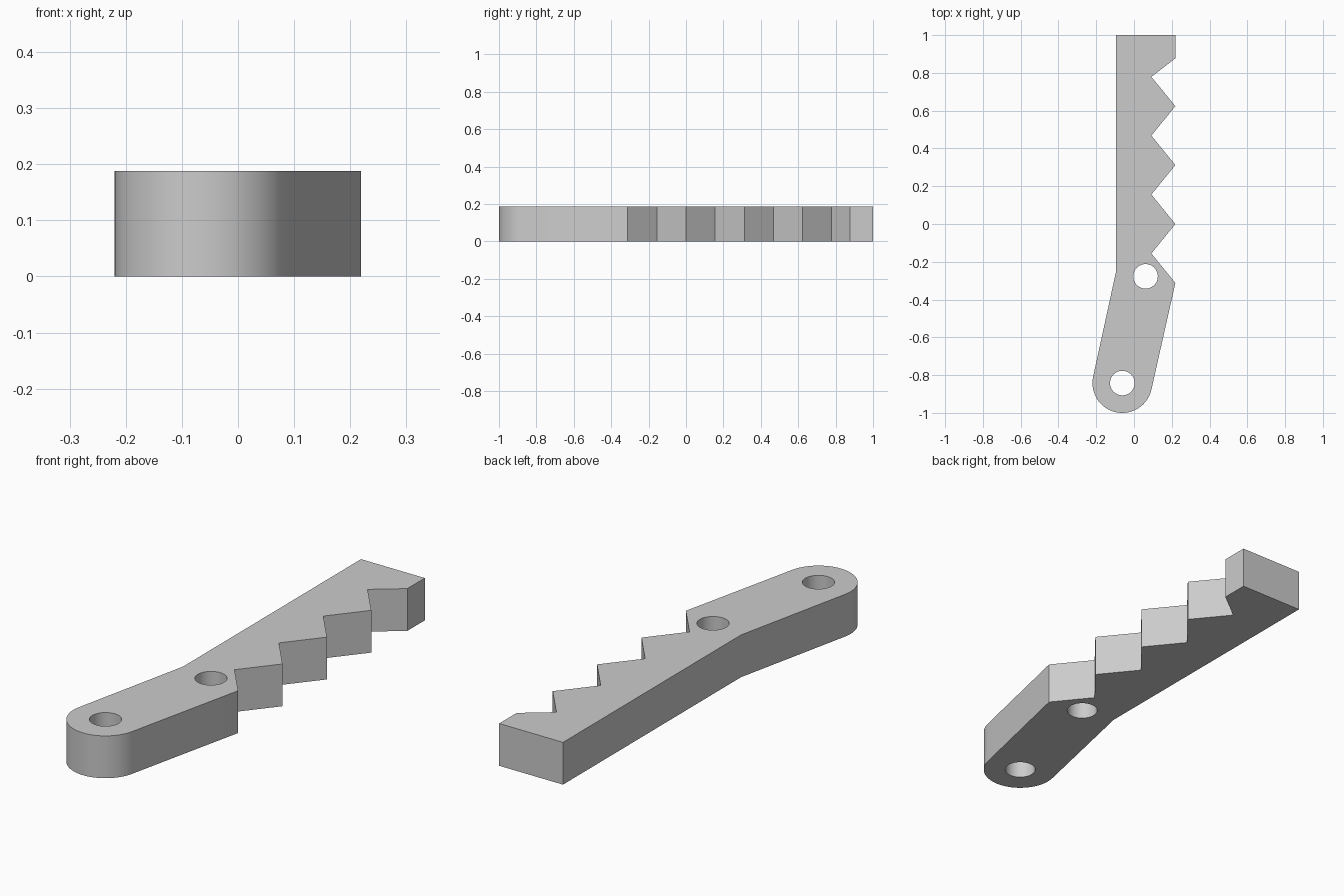
import bpy, bmesh
from math import radians, cos, sin
from mathutils import Vector

cube = bpy.data.objects.get("Cube")
if cube:
    bpy.data.objects.remove(cube)

THICK = 0.188
END = Vector((-0.062, -0.842))      # pivot hole at the rounded end
MID = Vector((0.061, -0.277))       # hole at the bend
END_R, HOLE_R = 0.158, 0.065
LEFT, TIP, ROOT, PITCH = -0.095, 0.219, 0.092, 0.312

grey = bpy.data.materials.new("plain grey")
grey.use_nodes = True
colour = (0.6, 0.6, 0.6, 1)
grey.diffuse_color = colour
grey.node_tree.nodes["Principled BSDF"].inputs["Base Color"].default_value = colour


def extrude_outline(name, points, z0, z1):
    """Prism from a flat outline."""
    bm = bmesh.new()
    face = bm.faces.new([bm.verts.new((x, y, z0)) for x, y in points])
    top = bmesh.ops.extrude_face_region(bm, geom=[face])["geom"]
    bmesh.ops.translate(bm, vec=(0, 0, z1 - z0),
                        verts=[v for v in top if isinstance(v, bmesh.types.BMVert)])
    bmesh.ops.recalc_face_normals(bm, faces=bm.faces)
    mesh = bpy.data.meshes.new(name)
    bm.to_mesh(mesh)
    bm.free()
    mesh.materials.append(grey)
    obj = bpy.data.objects.new(name, mesh)
    bpy.context.collection.objects.link(obj)
    return obj


def arc(centre, radius, start, sweep, steps):
    angles = [radians(start + sweep * i / steps) for i in range(steps + 1)]
    return [(centre.x + radius * cos(a), centre.y + radius * sin(a)) for a in angles]


# Outline: square end, saw teeth, slanted arm with rounded end
outline = [(LEFT, 1), (TIP, 1), (TIP, 0.877), (ROOT, 0.779)]
for i in range(2, -2, -1):
    outline += [(TIP, PITCH * i), (ROOT, PITCH * (i - 0.5))]
outline[-1:] = [(ROOT, -PITCH / 2), (TIP, -PITCH)] if outline[-1][1] > -PITCH else []
outline = outline[:-1] if outline[-1][1] < -PITCH else outline
outline += arc(END, END_R, -12.3, -180, 48)
outline.append((LEFT, -0.251))

bar = extrude_outline("toothed_bar", outline, 0, THICK)

# Drill the two round holes
for name, centre in (("end_hole", END), ("bend_hole", MID)):
    cutter = extrude_outline(name, arc(centre, HOLE_R, 0, 360, 48)[:-1], -0.1, THICK + 0.1)
    cutter.hide_render = True
    mod = bar.modifiers.new(name, "BOOLEAN")
    mod.operation, mod.solver, mod.object = "DIFFERENCE", "EXACT", cutter
    bpy.context.view_layer.objects.active = bar
    bpy.ops.object.modifier_apply(modifier=mod.name)
    bpy.data.objects.remove(cutter)

bpy.ops.object.select_all(action="DESELECT")
bar.select_set(True)
bpy.context.view_layer.objects.active = bar
bpy.ops.object.shade_smooth_by_angle(angle=radians(25))
